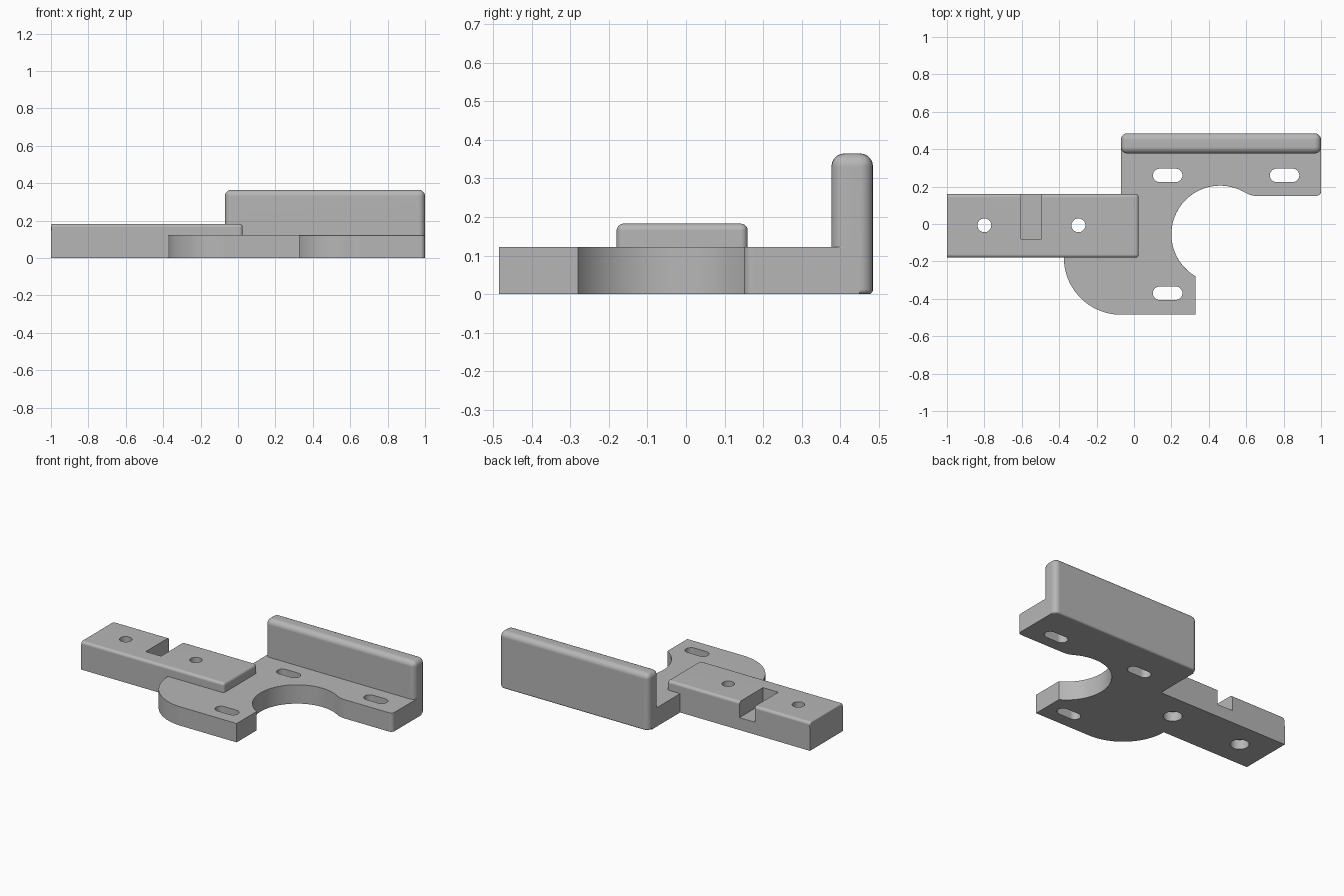
import bpy, bmesh
from math import cos, sin, radians

cube = bpy.data.objects.get("Cube")
if cube:
    bpy.data.objects.remove(cube)

grey = bpy.data.materials.new("plain_grey")
grey.use_nodes = True
grey.diffuse_color = (0.47, 0.47, 0.47, 1)
grey.node_tree.nodes["Principled BSDF"].inputs["Base Color"].default_value = grey.diffuse_color


def arc(cx, cy, r, start, end, steps):
    angles = [radians(start + (end - start) * i / steps) for i in range(steps + 1)]
    return [(cx + r * cos(a), cy + r * sin(a)) for a in angles]


def rect(x0, x1, y0, y1):
    return [(x0, y0), (x1, y0), (x1, y1), (x0, y1)]


def slot(cx, cy, half, r):
    return arc(cx + half, cy, r, -90, 90, 12) + arc(cx - half, cy, r, 90, 270, 12)


def prism(name, outline, z0, z1, bevels=()):
    """Extrude an outline, then round the edges chosen by each (rule, radius)."""
    bm = bmesh.new()
    face = bm.faces.new([bm.verts.new((x, y, z0)) for x, y in outline])
    new = bmesh.ops.extrude_face_region(bm, geom=[face])["geom"]
    top = [v for v in new if isinstance(v, bmesh.types.BMVert)]
    bmesh.ops.translate(bm, verts=top, vec=(0, 0, z1 - z0))
    bmesh.ops.recalc_face_normals(bm, faces=bm.faces)
    for rule, radius in bevels:
        picked = []
        for e in bm.edges:
            a, b = e.verts
            upright = abs(a.co.z - b.co.z) > 0.01
            if rule((a.co + b.co) / 2, upright):
                picked.append(e)
        bmesh.ops.bevel(bm, geom=picked, offset=radius, segments=5,
                        profile=0.5, affect='EDGES', clamp_overlap=True)
    mesh = bpy.data.meshes.new(name)
    bm.to_mesh(mesh)
    bm.free()
    mesh.materials.append(grey)
    obj = bpy.data.objects.new(name, mesh)
    bpy.context.collection.objects.link(obj)
    return obj


def finish(obj, cutters=()):
    """Cut the openings, then smooth the rounded faces."""
    bpy.ops.object.select_all(action='DESELECT')
    bpy.context.view_layer.objects.active = obj
    obj.select_set(True)
    for cutter in cutters:
        mod = obj.modifiers.new("cut", 'BOOLEAN')
        mod.operation = 'DIFFERENCE'
        mod.solver = 'EXACT'
        mod.object = cutter
        bpy.ops.object.modifier_apply(modifier=mod.name)
        bpy.data.objects.remove(cutter)
    bpy.ops.object.shade_smooth_by_angle(angle=radians(30))
    weighted = obj.modifiers.new("weighted_normals", 'WEIGHTED_NORMAL')
    weighted.keep_sharp = True


# Base plate with a round bite, a rounded foot and a side ear
plate_outline = (
    arc(0.46, -0.055, 0.26, 240, 59.2, 40)
    + arc(0.66, 0.28, 0.13, 239.2, 270, 8)
    + arc(0.975, 0.175, 0.025, -90, 0, 5)
    + [(1, 0.45), (-0.07, 0.45), (-0.07, -0.165), (-0.375, -0.165)]
    + arc(-0.07, -0.18, 0.305, 180, 270, 24)
    + [(0.33, -0.485)]
)
plate = prism("base_plate", plate_outline, 0, 0.122, [
    (lambda m, up: not up and m.x > 0.195 and -0.28 < m.y < 0.44, 0.014)])
finish(plate, [prism("slot_cutter", slot(x, y, 0.043, 0.036), -0.1, 0.3)
               for x, y in [(0.18, 0.26), (0.805, 0.26), (0.18, -0.37)]])

# Upright rear wall
wall = prism("rear_wall", rect(-0.07, 1, 0.377, 0.485), 0, 0.365, [
    (lambda m, up: up or m.z > 0.3, 0.034),
    (lambda m, up: m.z < 0.001, 0.012)])
finish(wall)

# Arm with a notch and two counterbored screw holes
arm = prism("side_arm", rect(-1, 0.025, -0.18, 0.16), 0, 0.183, [
    (lambda m, up: (not up and m.z > 0.1 and m.x > -0.99) or (up and m.x > 0), 0.018),
    (lambda m, up: m.z > 0.16 and m.x < -0.99, 0.008)])
cutters = [prism("notch_cutter", rect(-0.605, -0.495, -0.08, 0.3), 0.08, 0.3)]
for x in (-0.8, -0.297):
    cutters.append(prism("hole_cutter", arc(x, -0.007, 0.037, 0, 348.75, 31), -0.1, 0.3))
    cutters.append(prism("counterbore_cutter", arc(x, -0.007, 0.055, 0, 348.75, 31), -0.1, 0.06))
finish(arm, cutters)
